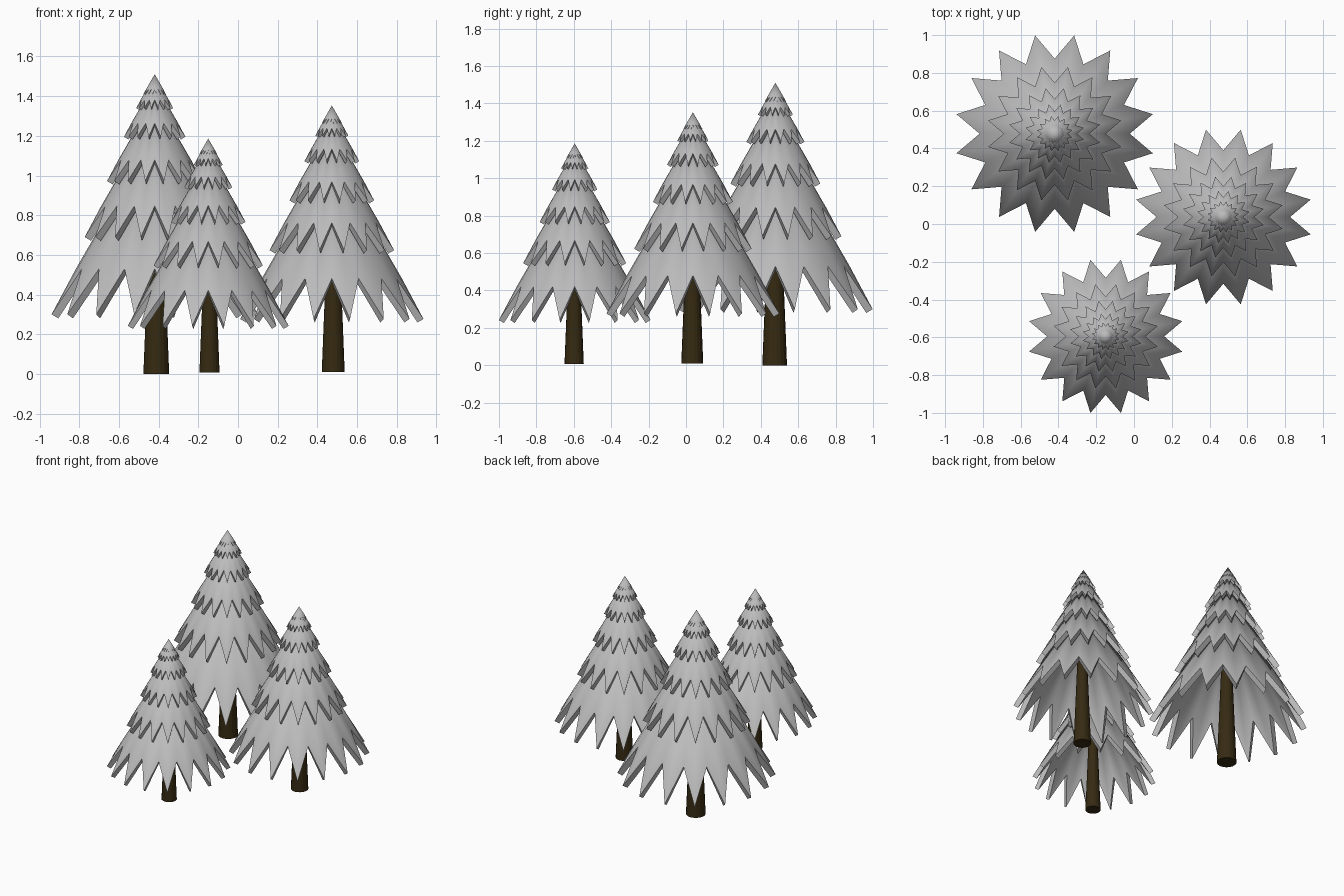
import bpy, bmesh, math

if "Cube" in bpy.data.objects:
    bpy.data.objects.remove(bpy.data.objects["Cube"])

POINTS = 16                      # needle points around each tier
SLOPE = math.sqrt(3)             # every tier is a 60 degree cone
# tiers of the full-size tree: tip radius, tip height, shell thickness
TIERS = [(0.53, 0.30, 0.040), (0.36, 0.69, 0.038), (0.245, 0.972, 0.034),
         (0.158, 1.195, 0.027), (0.095, 1.34, 0.019), (0.058, 1.41, 0.014)]


def material(name, rgb):
    m = bpy.data.materials.new(name)
    m.diffuse_color = (*rgb, 1)
    m.use_nodes = True
    m.node_tree.nodes["Principled BSDF"].inputs["Base Color"].default_value = m.diffuse_color
    return m


GREY = material("foliage grey", (0.50, 0.50, 0.50))
BROWN = material("bark brown", (0.036, 0.023, 0.006))


def finish(bm, name, mat, loc, smooth):
    bmesh.ops.recalc_face_normals(bm, faces=bm.faces)
    me = bpy.data.meshes.new(name)
    bm.to_mesh(me)
    bm.free()
    me.materials.append(mat)
    ob = bpy.data.objects.new(name, me)
    bpy.context.collection.objects.link(ob)
    ob.location = loc
    if smooth:
        bpy.ops.object.select_all(action='DESELECT')
        ob.select_set(True)
        bpy.context.view_layer.objects.active = ob
        bpy.ops.object.shade_smooth_by_angle(angle=math.radians(30))
    return ob


def tier(name, loc, r, z, t):
    """Hollow cone shell with a zigzag rim."""
    bm = bmesh.new()
    apex_z = z + SLOPE * r
    outer, inner = [], []
    for i in range(2 * POINTS):
        a = math.pi * i / POINTS
        rad = r if i % 2 else 0.75 * r          # tips and notches alternate
        h = apex_z - SLOPE * rad
        c, s = math.cos(a), math.sin(a)
        outer.append(bm.verts.new((rad * c, rad * s, h)))
        ri = rad - t * 0.866
        inner.append(bm.verts.new((ri * c, ri * s, h - t * 0.5)))
    top = bm.verts.new((0, 0, apex_z))
    under = bm.verts.new((0, 0, apex_z - 2 * t))
    for i in range(2 * POINTS):
        j = (i + 1) % (2 * POINTS)
        bm.faces.new((outer[i], outer[j], top))
        bm.faces.new((inner[j], inner[i], under))
        bm.faces.new((outer[j], outer[i], inner[i], inner[j]))
    finish(bm, name, GREY, loc, True)


def trunk(name, loc, k):
    """Tapered trunk reaching up inside the foliage."""
    bm = bmesh.new()
    h = 0.9 * k
    bmesh.ops.create_cone(bm, cap_ends=True, segments=18,
                          radius1=0.066 * k, radius2=0.030 * k, depth=h)
    bmesh.ops.translate(bm, verts=bm.verts, vec=(0.008 * k, -0.004 * k, h / 2))
    finish(bm, name, BROWN, loc, False)


# three trees: name, position, scale
for name, loc, k in [("tall", (-0.42, 0.478, 0.0), 1.0),
                     ("middle", (0.473, 0.037, 0.01), 0.889),
                     ("small", (-0.15, -0.595, 0.008), 0.78)]:
    trunk(name + "_tree_trunk", loc, k)
    for n, (r, z, t) in enumerate(TIERS, 1):
        tier(f"{name}_tree_tier_{n}", loc, r * k, z * k, t * k)
